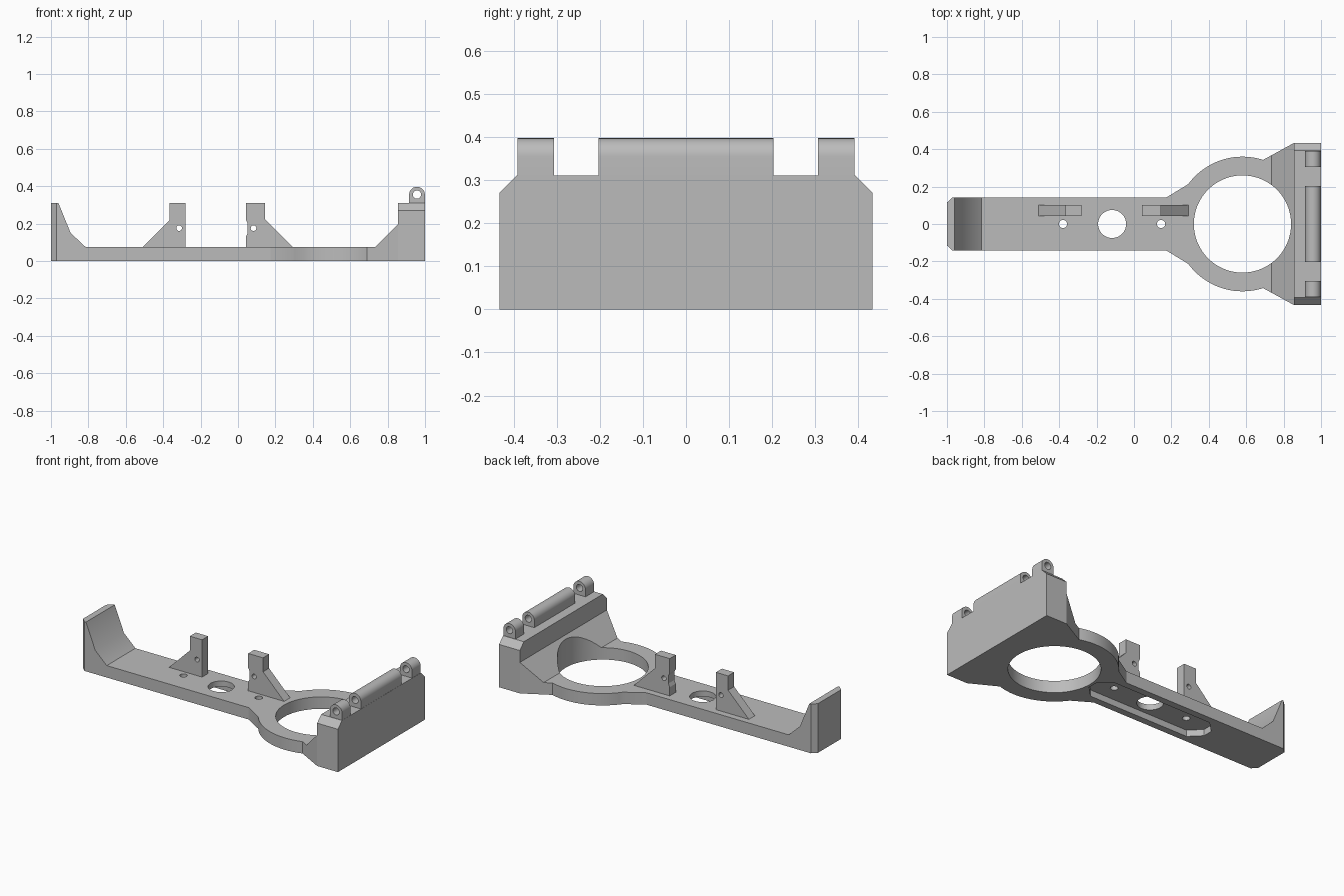
import bpy, bmesh
from math import cos, sin, pi, radians, atan2

if "Cube" in bpy.data.objects:
    bpy.data.objects.remove(bpy.data.objects["Cube"])

grey = bpy.data.materials.new("plain grey")
grey.use_nodes = True
colour = (0.5, 0.5, 0.5, 1)
grey.diffuse_color = colour
grey.node_tree.nodes["Principled BSDF"].inputs["Base Color"].default_value = colour


def prism(name, points, low, high, axis):
    """Extrude a 2D outline along one axis."""
    place = {"x": lambda a, b, t: (t, a, b),
             "y": lambda a, b, t: (a, t, b),
             "z": lambda a, b, t: (a, b, t)}[axis]
    bm = bmesh.new()
    bottom = [bm.verts.new(place(a, b, low)) for a, b in points]
    top = [bm.verts.new(place(a, b, high)) for a, b in points]
    bm.faces.new(bottom)
    bm.faces.new(top)
    n = len(points)
    for i in range(n):
        j = (i + 1) % n
        bm.faces.new((bottom[i], bottom[j], top[j], top[i]))
    bmesh.ops.recalc_face_normals(bm, faces=bm.faces)
    mesh = bpy.data.meshes.new(name)
    bm.to_mesh(mesh)
    bm.free()
    mesh.materials.append(grey)
    obj = bpy.data.objects.new(name, mesh)
    bpy.context.collection.objects.link(obj)
    return obj


def arc(cx, cy, r, start, end, steps):
    return [(cx + r * cos(start + (end - start) * i / steps),
             cy + r * sin(start + (end - start) * i / steps)) for i in range(steps + 1)]


def circle(cx, cy, r, steps=32):
    return arc(cx, cy, r, 0, 2 * pi, steps)[:-1]


def combine(obj, tool, operation="DIFFERENCE"):
    """Apply a boolean and discard the tool."""
    mod = obj.modifiers.new("cut", "BOOLEAN")
    mod.operation, mod.object, mod.solver = operation, tool, "EXACT"
    bpy.context.view_layer.update()
    graph = bpy.context.evaluated_depsgraph_get()
    mesh = bpy.data.meshes.new_from_object(obj.evaluated_get(graph))
    obj.modifiers.clear()
    obj.data = mesh
    bpy.data.objects.remove(tool)


# Base: plan outline (arm, ring, flared mount) trimmed by the side profile
ring_x, ring_r = 0.58, 0.36
near = atan2(0.213, -0.29)
far = atan2(0.343, 0.11)
half = [(-1, 0.115), (-0.97, 0.143), (0.175, 0.143)]
half += arc(ring_x, 0, ring_r, near, far, 20)
half += [(0.855, 0.433), (1, 0.433)]
outline = half + [(x, -y) for x, y in reversed(half)]
base = prism("base_frame", outline, -0.2, 0.6, "z")
profile = [(-1.1, 0), (1.1, 0), (1.1, 0.31), (0.855, 0.31), (0.855, 0.195), (0.735, 0.075),
           (-0.815, 0.075), (-0.895, 0.15), (-0.96, 0.31), (-1.1, 0.31)]
combine(base, prism("profile_tool", profile, -0.7, 0.7, "y"), "INTERSECT")

# Bevelled top corners of the mount
for s in (-1, 1):
    wedge = [(s * 0.373, 0.33), (s * 0.453, 0.25), (s * 0.6, 0.25), (s * 0.6, 0.33)]
    combine(base, prism("corner_tool", wedge, 0.8, 1.2, "x"))

# Shallow pocket underneath, then the ring opening and the arm holes
cx, hx, hy, c = -0.117, 0.42, 0.1, 0.07
pocket = [(cx + sx * a, sy * b) for sx, sy, a, b in (
    (-1, -1, hx, hy - c), (-1, -1, hx - c, hy), (1, -1, hx - c, hy), (1, -1, hx, hy - c),
    (1, 1, hx, hy - c), (1, 1, hx - c, hy), (-1, 1, hx - c, hy), (-1, 1, hx, hy - c))]
combine(base, prism("pocket_tool", pocket, -0.1, 0.04, "z"))
for x, r, n in ((ring_x, 0.26, 64), (-0.117, 0.075, 40), (-0.38, 0.022, 20), (0.145, 0.022, 20)):
    combine(base, prism("hole_tool", circle(x, 0, r, n), -0.3, 0.7, "z"))

# Two upright brackets with gusset slopes and pin holes
left_shape = [(-0.51, 0.075), (-0.28, 0.075), (-0.28, 0.31), (-0.365, 0.31), (-0.365, 0.22)]
right_shape = [(0.042, 0.075), (0.292, 0.075), (0.145, 0.222), (0.145, 0.31), (0.042, 0.31),
               (0.042, 0.22), (0.052, 0.2), (0.052, 0.15), (0.042, 0.13)]
parts = [base]
for name, shape, hole in (("outer_bracket", left_shape, -0.315), ("inner_bracket", right_shape, 0.083)):
    bracket = prism(name, shape, 0.042, 0.102, "y")
    combine(bracket, prism("pin_tool", circle(hole, 0.176, 0.015, 20), 0, 0.2, "y"))
    parts.append(bracket)

# Hinge knuckles along the mount
hinge = [(0.915, 0.31), (0.999, 0.31)] + arc(0.957, 0.355, 0.042, 0, pi, 20)
for name, low, high in (("front_knuckle", -0.391, -0.306), ("middle_knuckle", -0.203, 0.203),
                        ("back_knuckle", 0.306, 0.391)):
    knuckle = prism(name, hinge, low, high, "y")
    combine(knuckle, prism("pin_tool", circle(0.957, 0.355, 0.022, 24), -0.6, 0.6, "y"))
    parts.append(knuckle)

# Smooth the curved walls and keep the edges crisp
bpy.ops.object.select_all(action="DESELECT")
for obj in parts:
    obj.select_set(True)
bpy.context.view_layer.objects.active = base
bpy.ops.object.shade_smooth_by_angle(angle=radians(25))
